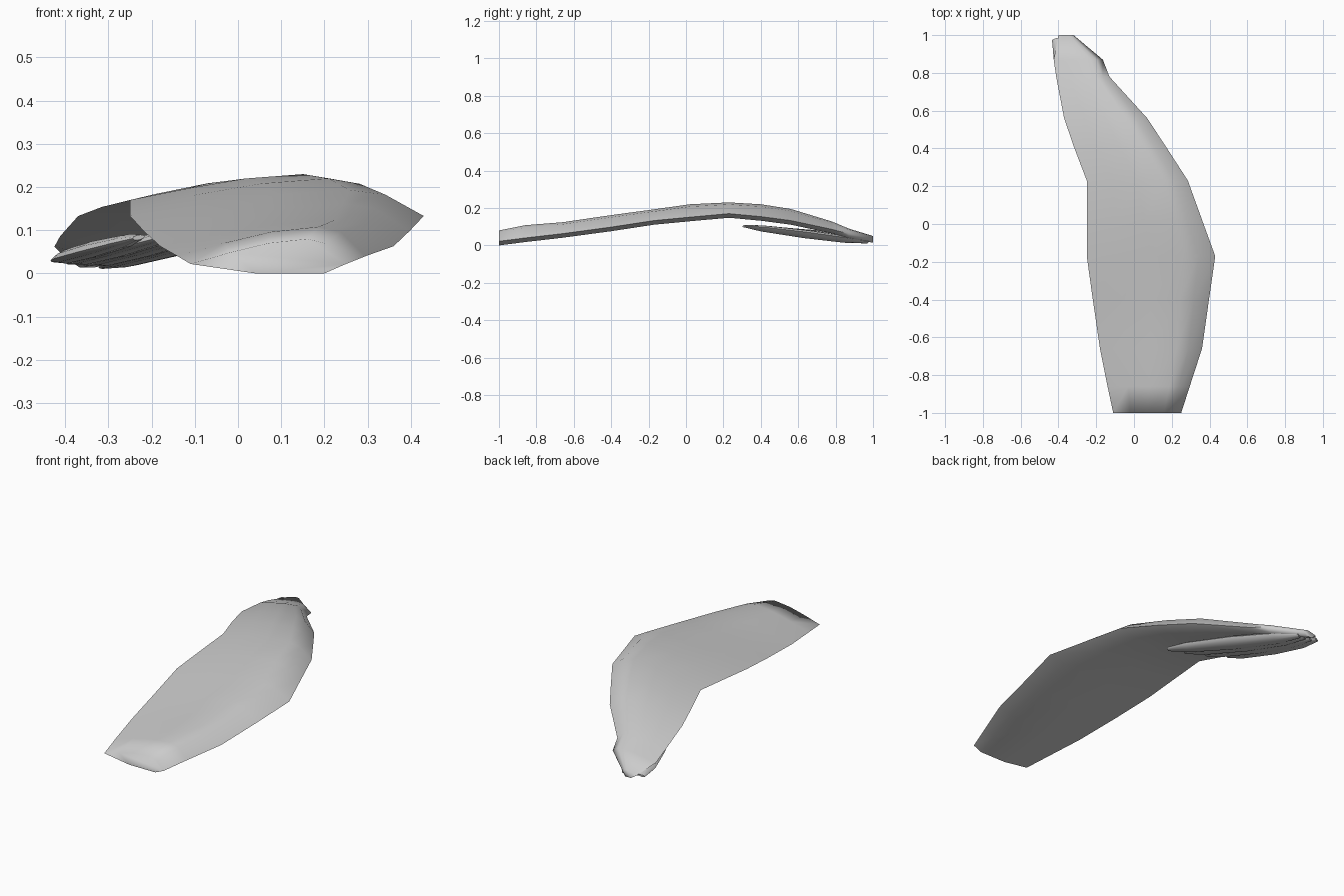
import bpy
import bmesh
import math
from mathutils import Vector

cube = bpy.data.objects.get("Cube")
if cube:
    bpy.data.objects.remove(cube, do_unlink=True)

grey = bpy.data.materials.new("light_grey")
grey.use_nodes = True
colour = (0.6, 0.6, 0.6, 1)
grey.diffuse_color = colour
grey.node_tree.nodes["Principled BSDF"].inputs["Base Color"].default_value = colour


def loft(name, rings, smooth_angle):
    """Skin a list of closed rings and cap both ends."""
    bm = bmesh.new()
    loops = [[bm.verts.new(p) for p in ring] for ring in rings]
    count = len(loops[0])
    for a, b in zip(loops, loops[1:]):
        for i in range(count):
            j = (i + 1) % count
            bm.faces.new((a[i], a[j], b[j], b[i]))
    bm.faces.new(loops[0])
    bm.faces.new(loops[-1])
    bmesh.ops.recalc_face_normals(bm, faces=bm.faces)
    mesh = bpy.data.meshes.new(name)
    bm.to_mesh(mesh)
    bm.free()
    mesh.materials.append(grey)
    obj = bpy.data.objects.new(name, mesh)
    bpy.context.collection.objects.link(obj)
    bpy.ops.object.select_all(action='DESELECT')
    obj.select_set(True)
    bpy.context.view_layer.objects.active = obj
    bpy.ops.object.shade_smooth_by_angle(angle=math.radians(smooth_angle))
    return obj


# Main wing shell: y, left x, right x, rim z, crest z
stations = [
    (-1.00, -0.11, 0.25, 0.022, 0.080),
    (-0.86, -0.14, 0.295, 0.040, 0.108),
    (-0.66, -0.18, 0.36, 0.063, 0.124),
    (-0.40, -0.218, 0.397, 0.098, 0.162),
    (-0.17, -0.25, 0.43, 0.133, 0.193),
    (0.02, -0.25, 0.361, 0.151, 0.220),
    (0.23, -0.25, 0.285, 0.170, 0.230),
    (0.40, -0.315, 0.175, 0.154, 0.220),
    (0.56, -0.37, 0.07, 0.133, 0.195),
    (0.78, -0.412, -0.13, 0.086, 0.128),
    (0.87, -0.425, -0.165, 0.062, 0.090),
    (1.00, -0.40, -0.32, 0.036, 0.050),
]
# Cross-section: fraction across, share of crest height
upper = [(0, 0), (0.25, 0.45), (0.5, 0.83), (0.75, 1), (0.87, 0.82), (1, 0)]
lower = [(0.86, 0.022), (0.42, 0.022)]

rings = []
for y, left, right, rim, crest in stations:
    ring = [(left + (right - left) * f, y, rim + (crest - rim) * h) for f, h in upper]
    ring += [(left + (right - left) * f, y, rim - drop) for f, drop in lower]
    rings.append(ring)
loft("wing_shell", rings, 85)

# Overlapping tip feathers tucked under the shell
blade_profile = [(0, 0.3), (0.15, 0.75), (0.5, 1), (0.82, 0.85), (1, 0.3)]
feathers = [
    ((0.03, 0.31), (-0.31, 0.97)),
    ((-0.05, 0.35), (-0.345, 0.97)),
    ((-0.14, 0.41), (-0.385, 0.97)),
    ((-0.23, 0.48), (-0.42, 0.98)),
]
SIDES = 10
for n, (base, tip) in enumerate(feathers):
    start = Vector((base[0], base[1], 0.105 - 0.12 * (base[1] - 0.3)))
    end = Vector((tip[0], tip[1], 0.017 + 0.005 * n))
    along = (end - start).normalized()
    side = along.cross(Vector((0, 0, 1))).normalized()
    up = side.cross(along)
    rings = []
    for t, size in blade_profile:
        centre = start.lerp(end, t)
        ring = []
        for k in range(SIDES):
            a = math.tau * k / SIDES
            ring.append(centre + side * (0.05 * size * math.cos(a))
                        + up * (0.02 * size * math.sin(a) + 0.008 * size * math.cos(a)))
        rings.append(ring)
    loft(f"tip_feather_{n + 1}", rings, 60)
